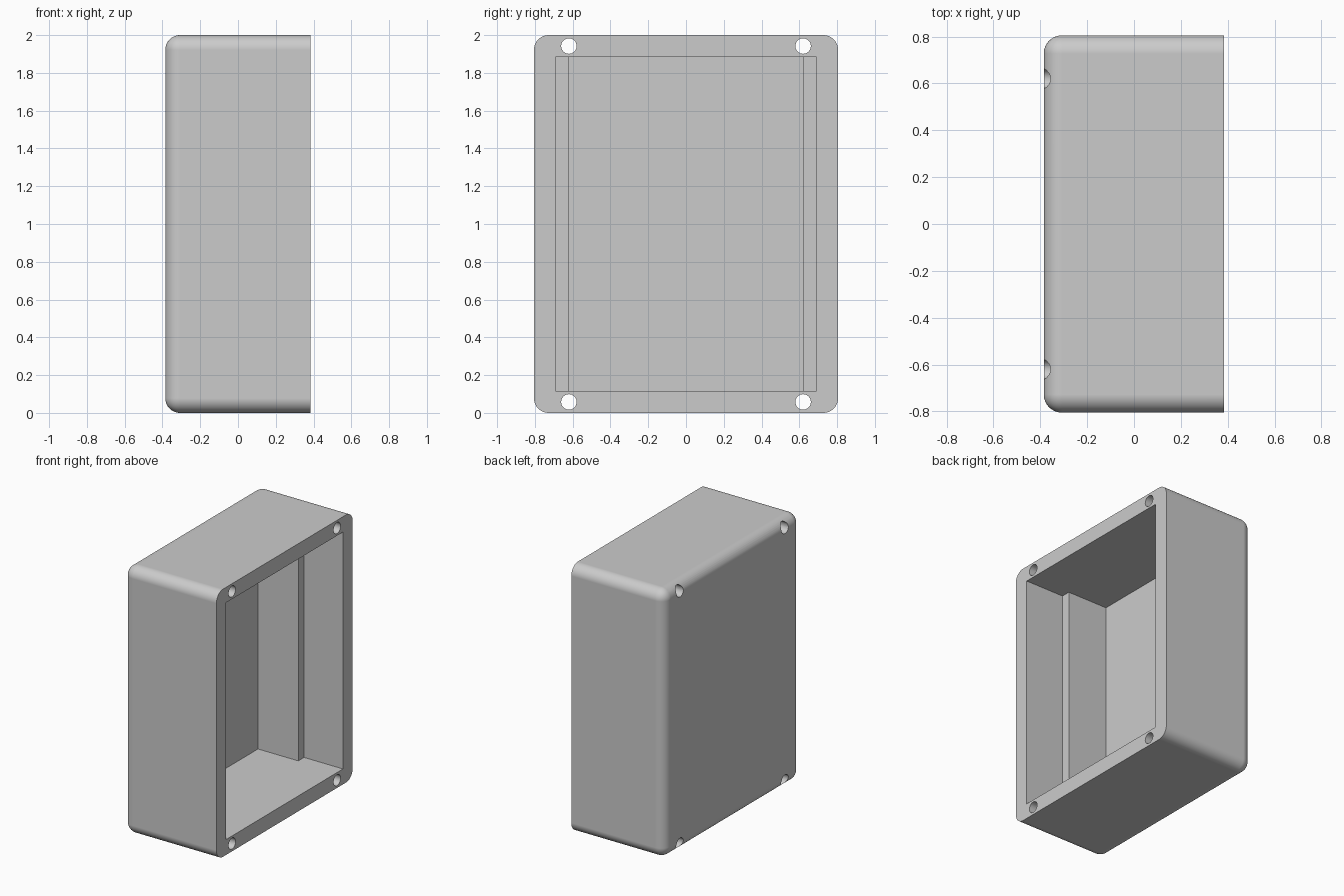
import bpy
import bmesh
from math import radians
from mathutils import Matrix, Vector

cube = bpy.data.objects.get("Cube")
if cube:
    bpy.data.objects.remove(cube, do_unlink=True)

# Overall sizes
HALF_X, HALF_Y, HEIGHT = 0.385, 0.805, 2.0
WALL, ROUND = 0.115, 0.078
STEP_X, STEP_Y = 0.063, 0.622
HOLE_Y, HOLE_INSET, HOLE_R = 0.62, 0.058, 0.041

grey = bpy.data.materials.new("light grey plastic")
grey.use_nodes = True
colour = (0.6, 0.6, 0.6, 1)
grey.diffuse_color = colour
grey.node_tree.nodes["Principled BSDF"].inputs["Base Color"].default_value = colour


def make_object(name, bm):
    bmesh.ops.recalc_face_normals(bm, faces=bm.faces)
    mesh = bpy.data.meshes.new(name)
    bm.to_mesh(mesh)
    bm.free()
    mesh.materials.append(grey)
    obj = bpy.data.objects.new(name, mesh)
    bpy.context.collection.objects.link(obj)
    return obj


def box(low, high):
    bm = bmesh.new()
    low, high = Vector(low), Vector(high)
    bmesh.ops.create_cube(bm, size=1, matrix=Matrix.Translation((low + high) / 2)
                          @ Matrix.Diagonal((*(high - low), 1)))
    return bm


# Case body: every edge rounded except those around the open face
bm = box((-HALF_X, -HALF_Y, 0), (HALF_X, HALF_Y, HEIGHT))
edges = [e for e in bm.edges if min(v.co.x for v in e.verts) < 0]
bmesh.ops.bevel(bm, geom=edges, offset=ROUND, segments=10, profile=0.5,
                affect='EDGES', clamp_overlap=True)
case = make_object("enclosure_case", bm)

# Stepped cavity: profile in plan, extruded upwards
half = [(HALF_X + 0.1, HALF_Y - WALL), (STEP_X, HALF_Y - WALL),
        (STEP_X, STEP_Y), (WALL - HALF_X, STEP_Y)]
plan = half + [(x, -y) for x, y in reversed(half)]
bm = bmesh.new()
face = bm.faces.new([bm.verts.new((x, y, WALL)) for x, y in plan])
top = bmesh.ops.extrude_face_region(bm, geom=[face])["geom"]
bmesh.ops.translate(bm, vec=(0, 0, HEIGHT - 2 * WALL),
                    verts=[g for g in top if isinstance(g, bmesh.types.BMVert)])
cutters = [make_object("cavity_cutter", bm)]

# Screw holes running right through the corners
bm = bmesh.new()
for y in (-HOLE_Y, HOLE_Y):
    for z in (HOLE_INSET, HEIGHT - HOLE_INSET):
        bmesh.ops.create_cone(bm, cap_ends=True, segments=32, radius1=HOLE_R,
                              radius2=HOLE_R, depth=1,
                              matrix=Matrix.Translation((0, y, z))
                              @ Matrix.Rotation(radians(90), 4, 'Y'))
cutters.append(make_object("screw_hole_cutter", bm))

# Cut the case, then remove the cutters
bpy.ops.object.select_all(action='DESELECT')
case.select_set(True)
bpy.context.view_layer.objects.active = case
for cutter in cutters:
    cutter.hide_render = True
    cut = case.modifiers.new(cutter.name, 'BOOLEAN')
    cut.operation = 'DIFFERENCE'
    cut.solver = 'EXACT'
    cut.object = cutter
    bpy.ops.object.modifier_apply(modifier=cut.name)
    bpy.data.objects.remove(cutter, do_unlink=True)

# Smooth rounded edges, crisp rims and flat walls
bpy.ops.object.shade_smooth_by_angle(angle=radians(30))
normals = case.modifiers.new("flat_walls", 'WEIGHTED_NORMAL')
normals.keep_sharp = True
